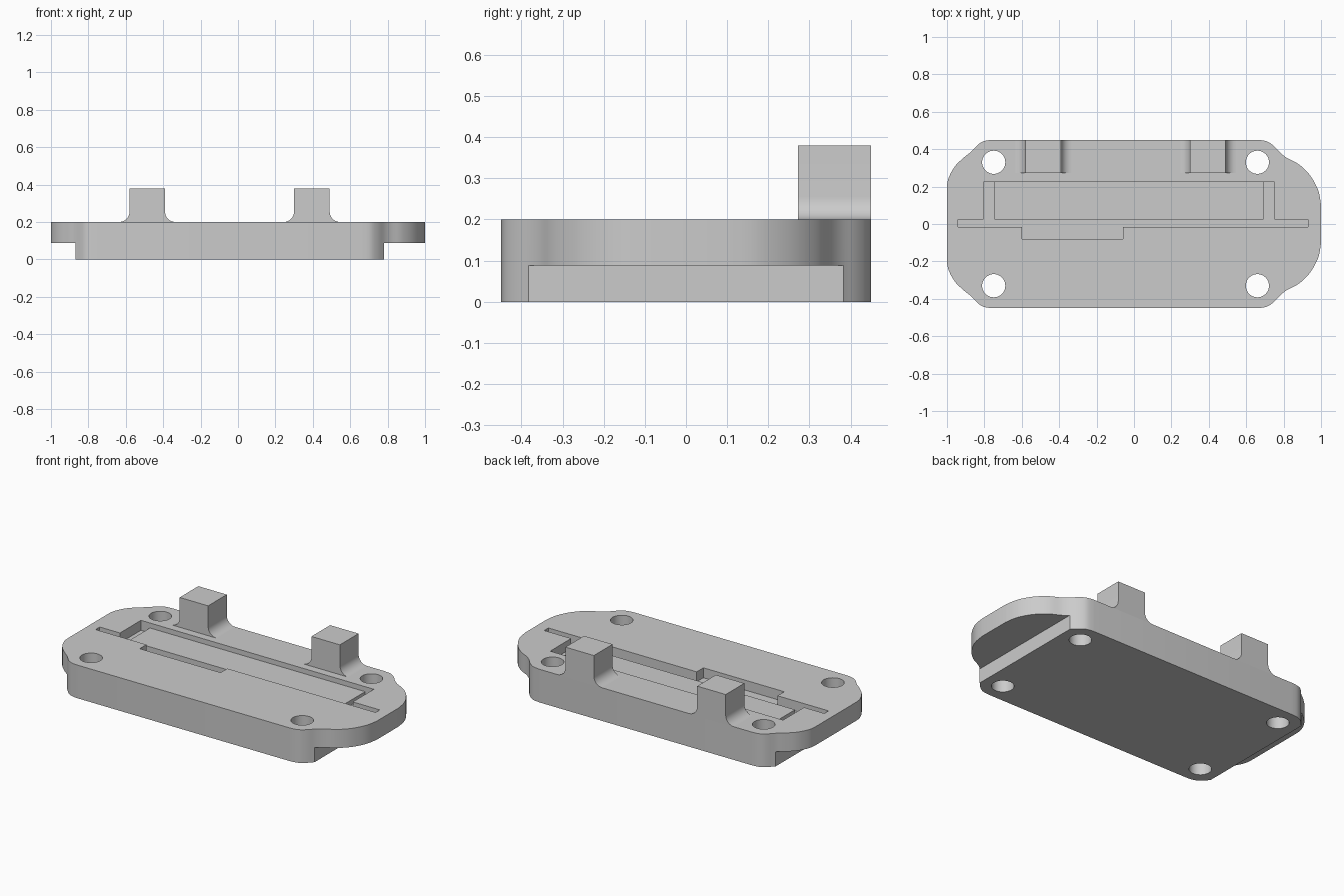
import bpy, bmesh, math
from mathutils import Vector

cube = bpy.data.objects.get("Cube")
if cube:
    bpy.data.objects.remove(cube, do_unlink=True)

TOP, STEP, HALF = 0.2, 0.088, 0.45

grey = bpy.data.materials.new("plain grey")
grey.use_nodes = True
grey.diffuse_color = (0.6, 0.6, 0.6, 1)
grey.node_tree.nodes["Principled BSDF"].inputs["Base Color"].default_value = (0.6, 0.6, 0.6, 1)


def prism(name, outline, start, end, axis="z"):
    """Extrude a closed outline along z, or an x-z outline along y."""
    bm = bmesh.new()
    place = (lambda a, b: (a, b, start)) if axis == "z" else (lambda a, b: (a, start, b))
    face = bm.faces.new([bm.verts.new(place(a, b)) for a, b in outline])
    moved = bmesh.ops.extrude_face_region(bm, geom=[face])["geom"]
    shift = (0, 0, end - start) if axis == "z" else (0, end - start, 0)
    bmesh.ops.translate(bm, vec=shift, verts=[v for v in moved if isinstance(v, bmesh.types.BMVert)])
    bmesh.ops.recalc_face_normals(bm, faces=bm.faces)
    mesh = bpy.data.meshes.new(name)
    bm.to_mesh(mesh)
    bm.free()
    mesh.materials.append(grey)
    obj = bpy.data.objects.new(name, mesh)
    bpy.context.collection.objects.link(obj)
    return obj


def rect(x0, x1, y0, y1):
    return [(x0, y0), (x1, y0), (x1, y1), (x0, y1)]


def cut(target, outline, start, end):
    cutter = prism("cutter", outline, start, end)
    cutter.hide_render = True
    mod = target.modifiers.new("cut", "BOOLEAN")
    mod.operation, mod.solver, mod.object = "DIFFERENCE", "EXACT", cutter
    bpy.context.view_layer.objects.active = target
    bpy.ops.object.modifier_apply(modifier=mod.name)
    bpy.data.objects.remove(cutter, do_unlink=True)


def smooth_curve(points, steps=4):
    """Catmull-Rom curve through the points."""
    p = [Vector(q) for q in points]
    p = [p[0]] + p + [p[-1]]
    out = []
    for a, b, c, d in zip(p, p[1:], p[2:], p[3:]):
        for i in range(steps):
            t = i / steps
            out.append(tuple(0.5 * (2 * b + (c - a) * t + (2 * a - 5 * b + 4 * c - d) * t ** 2
                                    + (3 * b - a - 3 * c + d) * t ** 3)))
    return out + [tuple(points[-1])]


# Base plate: wavy rounded ends mirrored front to back
left_end = smooth_curve([(-1, 0.17), (-0.995, 0.235), (-0.96, 0.305), (-0.91, 0.355),
                         (-0.87, 0.387), (-0.83, 0.428), (-0.795, 0.445), (-0.75, HALF)])
right_end = smooth_curve([(0.66, HALF), (0.71, 0.442), (0.75, 0.415), (0.785, 0.378),
                          (0.82, 0.352), (0.88, 0.32), (0.94, 0.262), (0.985, 0.18), (1, 0.1)])
back = left_end + right_end
plate = prism("base_plate", back + [(x, -y) for x, y in reversed(back)], 0, TOP)

# Stepped underside at both ends
cut(plate, rect(-1.2, -0.87, -1, 1), -0.1, STEP)
cut(plate, rect(0.78, 1.2, -1, 1), -0.1, STEP)

# Screw holes
for x in (-0.75, 0.66):
    for y in (-0.33, 0.33):
        ring = [(x + 0.062 * math.cos(i * math.tau / 40), y + 0.062 * math.sin(i * math.tau / 40))
                for i in range(40)]
        cut(plate, ring, -0.1, TOP + 0.1)

# Shallow tray, then the deeper channel around three sides of it
cut(plate, rect(-0.805, 0.75, 0.024, 0.224), 0.17, TOP + 0.1)
channel = [(-0.94, -0.016), (-0.6, -0.016), (-0.6, -0.08), (-0.06, -0.08), (-0.06, -0.016),
           (0.93, -0.016), (0.93, 0.024), (0.75, 0.024), (0.75, 0.224), (0.692, 0.224),
           (0.692, 0.024), (-0.745, 0.024), (-0.745, 0.224), (-0.805, 0.224),
           (-0.805, 0.024), (-0.94, 0.024)]
cut(plate, channel, 0.14, TOP + 0.1)

# Upright lugs with flared feet along the back edge
R = 0.055
flare = [(R * (1 - math.sin(a)), R * (1 - math.cos(a)))
         for a in (i * math.pi / 16 for i in range(9))]
lugs = []
for name, x in (("right_lug", -0.485), ("left_lug", 0.395)):
    side = [(0.095 + dx, TOP + dz) for dx, dz in flare] + [(0.095, 0.38)]
    shape = [(x + dx, z) for dx, z in side] + [(x - dx, z) for dx, z in reversed(side)]
    lugs.append(prism(name, shape, 0.272, HALF, "y"))

# Smooth curved walls, keep hard edges
bpy.ops.object.select_all(action="DESELECT")
for obj in [plate] + lugs:
    obj.select_set(True)
bpy.context.view_layer.objects.active = plate
bpy.ops.object.shade_smooth_by_angle(angle=math.radians(30))
